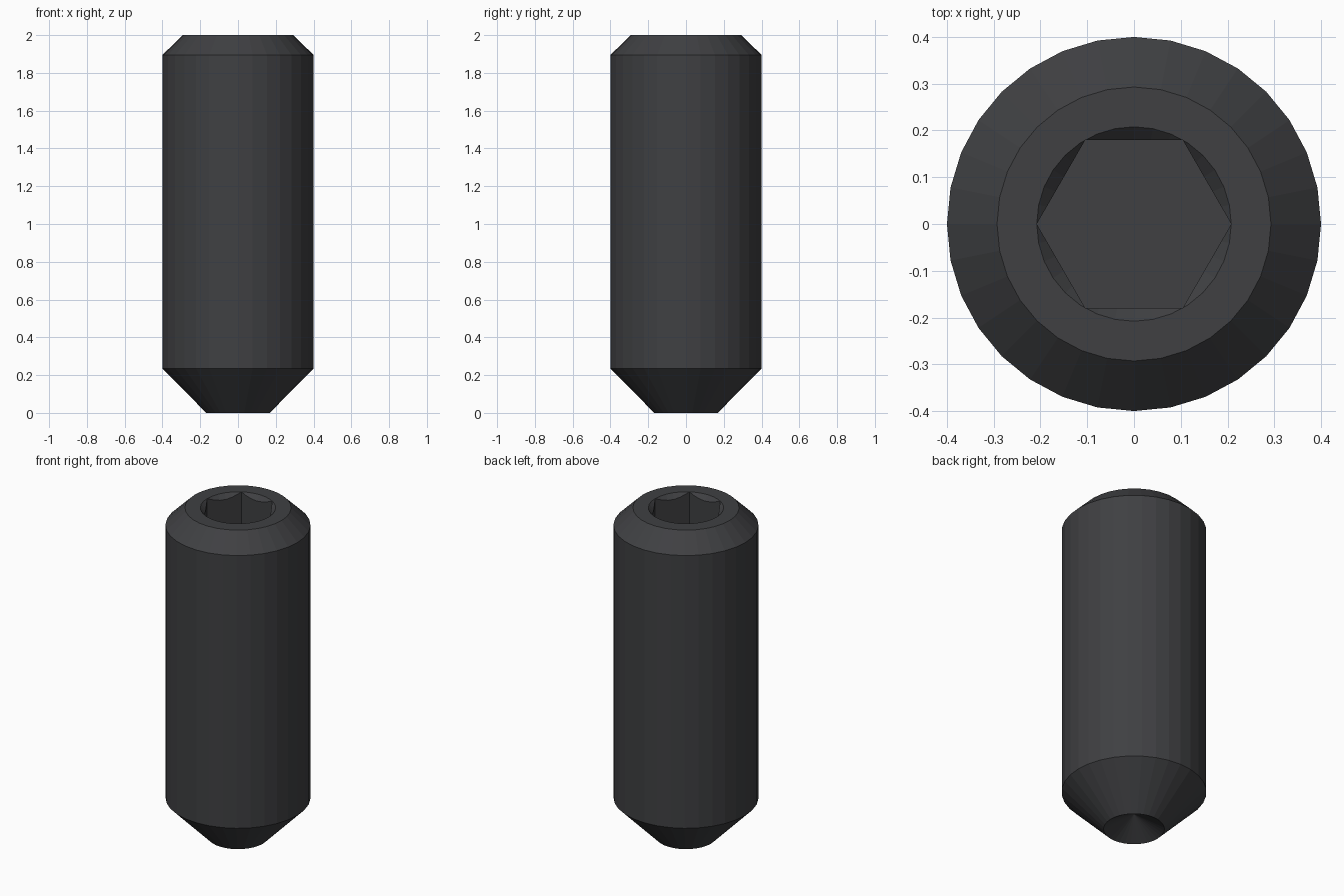
import bpy, bmesh
from math import cos, sin, pi

if "Cube" in bpy.data.objects:
    bpy.data.objects.remove(bpy.data.objects["Cube"])

SIDES = 32
HEX_R = 0.208       # socket corner radius
SOCKET_FLOOR = 1.32


def lathe(name, profile, sides):
    """Closed solid from (radius, z) points; radius 0 makes a tip, otherwise the end is capped."""
    bm = bmesh.new()
    rings = []
    for r, z in profile:
        n = 1 if r == 0 else sides
        rings.append([bm.verts.new((r * cos(2 * pi * i / sides), r * sin(2 * pi * i / sides), z))
                      for i in range(n)])
    for a, b in zip(rings, rings[1:]):
        for i in range(sides):
            j = (i + 1) % sides
            quad = [a[i % len(a)], a[j % len(a)], b[j % len(b)], b[i % len(b)]]
            bm.faces.new(list(dict.fromkeys(quad)))
    for ring in (rings[0], rings[-1]):
        if len(ring) > 1:
            bm.faces.new(ring)
    bmesh.ops.recalc_face_normals(bm, faces=bm.faces)
    mesh = bpy.data.meshes.new(name)
    bm.to_mesh(mesh)
    bm.free()
    mesh.materials.append(steel)
    obj = bpy.data.objects.new(name, mesh)
    bpy.context.collection.objects.link(obj)
    return obj


# Dark blackened steel
steel = bpy.data.materials.new("black_steel")
steel.diffuse_color = (0.05, 0.051, 0.055, 1)
steel.use_nodes = True
steel.node_tree.nodes["Principled BSDF"].inputs["Base Color"].default_value = steel.diffuse_color

# Screw body: cup point, bevelled tip, shank, top chamfer
body = lathe("set_screw", [(0, 0.095), (0.168, 0), (0.4, 0.235), (0.4, 1.895), (0.293, 2.0)], SIDES)

# Hex socket and its conical countersink
socket = lathe("socket_cutter", [(HEX_R, SOCKET_FLOOR), (HEX_R, 2.1)], 6)
sink = lathe("countersink_cutter", [(0, 2 - HEX_R), (HEX_R + 0.05, 2.05)], SIDES)

for cutter in (sink, socket):
    mod = body.modifiers.new(cutter.name, 'BOOLEAN')
    mod.operation = 'DIFFERENCE'
    mod.solver = 'EXACT'
    mod.object = cutter
    cutter.hide_render = True
    cutter.hide_set(True)
